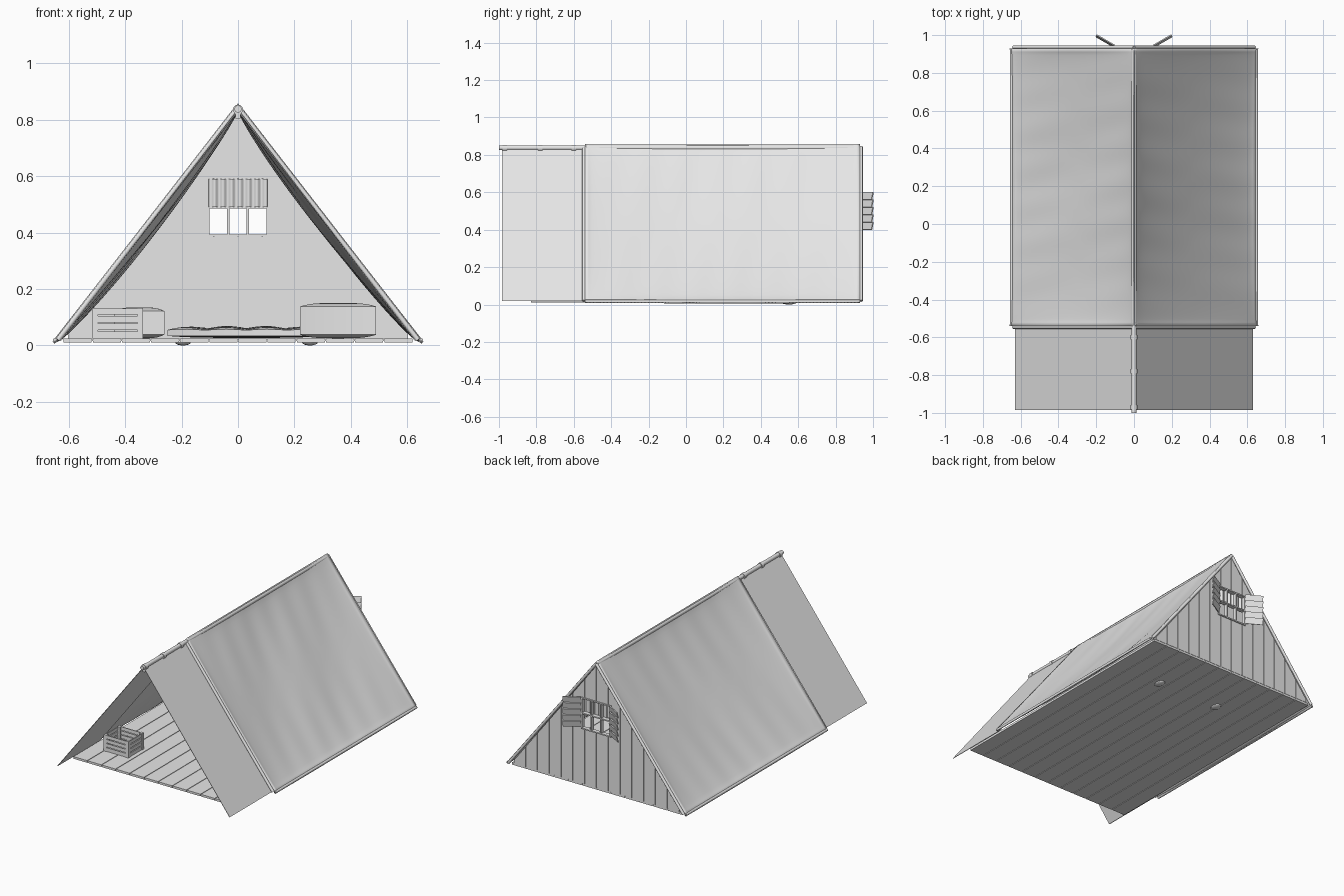
import bpy, bmesh, math
from mathutils import Vector, Matrix

cube = bpy.data.objects.get("Cube")
if cube:
    bpy.data.objects.remove(cube, do_unlink=True)

grey = bpy.data.materials.new("plain_grey")
grey.use_nodes = True
grey.diffuse_color = (0.8, 0.8, 0.8, 1)
grey.node_tree.nodes["Principled BSDF"].inputs["Base Color"].default_value = (0.8, 0.8, 0.8, 1)

FLOOR, APEX, HALF = 0.025, 0.84, 0.63
FRONT, COVER_FRONT, BACK = -0.83, -0.54, 0.93


def finish(name, bm, smooth=None):
    bmesh.ops.recalc_face_normals(bm, faces=bm.faces)
    mesh = bpy.data.meshes.new(name)
    bm.to_mesh(mesh)
    bm.free()
    obj = bpy.data.objects.new(name, mesh)
    bpy.context.collection.objects.link(obj)
    mesh.materials.append(grey)
    if smooth:
        bpy.ops.object.select_all(action='DESELECT')
        obj.select_set(True)
        bpy.context.view_layer.objects.active = obj
        bpy.ops.object.shade_smooth_by_angle(angle=math.radians(smooth))
    return obj


def add_box(bm, lo, hi, matrix=None):
    lo, hi = Vector(lo), Vector(hi)
    m = Matrix.Translation((lo + hi) / 2) @ Matrix.Diagonal((*(hi - lo), 1))
    bmesh.ops.create_cube(bm, size=1, matrix=(matrix or Matrix()) @ m)


def add_rod(bm, a, b, radius, sides=12):
    a, b = Vector(a), Vector(b)
    m = Matrix.Translation((a + b) / 2) @ (b - a).to_track_quat('Z', 'Y').to_matrix().to_4x4()
    bmesh.ops.create_cone(bm, cap_ends=True, segments=sides, radius1=radius,
                          radius2=radius, depth=(b - a).length, matrix=m)


def add_prism(bm, points, y0, y1):
    # extrude an outline in the xz plane along y
    face = bm.faces.new([bm.verts.new((x, y0, z)) for x, z in points])
    ext = bmesh.ops.extrude_face_region(bm, geom=[face])
    moved = [v for v in ext["geom"] if isinstance(v, bmesh.types.BMVert)]
    bmesh.ops.translate(bm, verts=moved, vec=(0, y1 - y0, 0))


def add_grid(bm, nu, nv, func):
    rows = [[bm.verts.new(func(i / nu, j / nv)) for j in range(nv + 1)] for i in range(nu + 1)]
    for i in range(nu):
        for j in range(nv):
            bm.faces.new((rows[i][j], rows[i + 1][j], rows[i + 1][j + 1], rows[i][j + 1]))


# Sagging canvas cover with soft folds
def cover_point(s, v):
    side = 2 * s - 1
    u = abs(side)
    sign = 1 if side >= 0 else -1
    x, z = 0.654 * u, 0.853 - 0.842 * u
    env = (math.sin(math.pi * u) * math.sin(math.pi * v)) if 0 < u < 1 and 0 < v < 1 else 0
    sag = 0.04 * env ** 0.5
    folds = 0.003 * env ** 0.5 * abs(2 * u - 1) * math.sin(46 * v + 5 * u + sign)
    broad = 0.005 * env * math.sin(13 * v + 4 * u + 2 * sign)
    d = sag + folds + broad
    return (sign * (x - 0.79 * d), COVER_FRONT + v * (BACK - COVER_FRONT), z - 0.61 * d)


bm = bmesh.new()
add_grid(bm, 72, 80, cover_point)
cover = finish("canvas_cover", bm, 60)
thick = cover.modifiers.new("thickness", 'SOLIDIFY')
thick.thickness = 0.01
thick.offset = 0

# Hems along the lower edges, poles along the cover's sloping rims
bm = bmesh.new()
for s in (-1, 1):
    add_rod(bm, (s * 0.648, COVER_FRONT, 0.018), (s * 0.648, BACK, 0.018), 0.008)
    for y in (COVER_FRONT - 0.006, BACK + 0.006):
        add_rod(bm, (0, y, APEX + 0.003), (s * 0.638, y, 0.02), 0.009)
finish("hems_and_rim_poles", bm, 40)

# Awning flaps
bm = bmesh.new()
for s in (-1, 1):
    add_prism(bm, [(0, APEX), (s * HALF, 0.018), (s * (HALF - 0.004), 0.018), (0, APEX - 0.005)],
              -0.985, COVER_FRONT)
finish("awning_flaps", bm)

# Ridge pole with rings
bm = bmesh.new()
add_rod(bm, (0, -1, APEX - 0.002), (0, BACK, APEX - 0.002), 0.013, 16)
for y in (-0.97, -0.78, -0.6):
    add_rod(bm, (0, y - 0.012, APEX - 0.004), (0, y + 0.012, APEX - 0.004), 0.018, 16)
    add_box(bm, (-0.008, y - 0.012, 0.805), (0.008, y + 0.012, 0.825))
finish("ridge_pole", bm, 40)

# Floor planks on a thin deck
bm = bmesh.new()
count, width = 12, 1.24 / 12
for i in range(count):
    x = -0.62 + i * width
    add_box(bm, (x + 0.002, FRONT, 0.011), (x + width - 0.002, BACK, FLOOR))
add_box(bm, (-0.615, FRONT + 0.005, 0.015), (0.615, BACK, 0.021))
for x in (-0.195, 0.255):
    bmesh.ops.create_uvsphere(bm, u_segments=16, v_segments=8, radius=1,
                              matrix=Matrix.Translation((x, 0.55, 0.011)) @ Matrix.Diagonal((0.028, 0.04, 0.011, 1)))
finish("floor", bm, 30)

# Plank back wall with a window opening
WIN, W_LOW, W_MID, W_HIGH = 0.105, 0.39, 0.49, 0.59


def roof(x):
    return APEX - 0.012 - abs(x) * (APEX - 0.02) / HALF


def add_wall(bm, gap, y0, y1):
    cuts = sorted([i * 0.086 for i in range(-7, 8)] + [-WIN, WIN])
    for a, b in zip(cuts, cuts[1:]):
        a, b = max(a, -0.615), min(b, 0.615)
        l = a + (0 if abs(abs(a) - WIN) < 0.001 else gap)
        r = b - (0 if abs(abs(b) - WIN) < 0.001 else gap)
        top = [(r, max(roof(r), FLOOR + 0.001)), (l, max(roof(l), FLOOR + 0.001))]
        if abs(a + b) / 2 < WIN:
            add_prism(bm, [(l, FLOOR), (r, FLOOR), (r, W_LOW), (l, W_LOW)], y0, y1)
            add_prism(bm, [(l, W_HIGH), (r, W_HIGH)] + top, y0, y1)
        else:
            add_prism(bm, [(l, FLOOR), (r, FLOOR)] + top, y0, y1)


bm = bmesh.new()
add_wall(bm, 0.002, 0.918, 0.932)
add_wall(bm, 0, 0.923, 0.927)
finish("back_wall", bm)

# Window frame and bars
bm = bmesh.new()
for x in (-WIN, -0.035, 0.035, WIN):
    add_box(bm, (x - 0.004, 0.914, W_LOW), (x + 0.004, 0.938, W_HIGH))
for z in (W_LOW, W_MID, W_HIGH):
    add_box(bm, (-WIN - 0.004, 0.913, z - 0.004), (WIN + 0.004, 0.939, z + 0.004))
finish("window_frame", bm)

# Pleated half curtain
bm = bmesh.new()
add_grid(bm, 64, 2, lambda u, v: ((2 * u - 1) * WIN, 0.908 + 0.005 * math.sin(u * 14 * math.pi),
                                  W_MID + v * (W_HIGH - W_MID)))
finish("window_curtain", bm, 60)

# Open slatted shutters
bm = bmesh.new()
for s in (-1, 1):
    hinge = Matrix.Translation((s * WIN, 0.942, 0)) @ Matrix.Rotation(
        math.radians(30 if s > 0 else 150), 4, 'Z')
    for i in range(5):
        tilt = Matrix.Translation((0, 0, W_LOW + 0.03 + i * 0.04)) @ Matrix.Rotation(math.radians(-14 * s), 4, 'X')
        add_box(bm, (0, -0.003, -0.021), (0.11, 0.003, 0.021), hinge @ tilt)
finish("window_shutters", bm)

# Slatted crate
bm = bmesh.new()
X0, X1, Y0, Y1, TOP = -0.517, -0.336, -0.66, -0.5, 0.133
for x in (X0, X1 - 0.02):
    for y in (Y0, Y1 - 0.02):
        add_box(bm, (x, y, FLOOR), (x + 0.02, y + 0.02, TOP))
for i in range(4):
    z = FLOOR + 0.003 + i * 0.027
    for y in (Y0 + 0.002, Y1 - 0.008):
        add_box(bm, (X0 + 0.002, y, z), (X1 - 0.002, y + 0.006, z + 0.022))
    for x in (X0 + 0.002, X1 - 0.008):
        add_box(bm, (x, Y0 + 0.002, z), (x + 0.006, Y1 - 0.002, z + 0.022))
add_box(bm, (X0 + 0.003, Y0 + 0.003, FLOOR), (X1 - 0.003, Y1 - 0.003, FLOOR + 0.008))
finish("crate", bm)


# Soft furnishings
def cushion(name, center, size, pinch, tuft=0):
    bm = bmesh.new()
    bmesh.ops.create_cube(bm, size=2)
    bmesh.ops.subdivide_edges(bm, edges=bm.edges[:], cuts=23, use_grid_fill=True)
    for v in bm.verts:
        x, y, z = v.co
        edge = max(abs(x), abs(y)) ** 4
        ripple = tuft * abs(math.sin(6 * x)) * abs(math.sin(9 * y)) if z > 0 else 0
        v.co = (center[0] + x * size[0] / 2 * (1 - 0.07 * (1 - y * y)),
                center[1] + y * size[1] / 2 * (1 - 0.07 * (1 - x * x)),
                center[2] + z * size[2] / 2 * (1 - pinch * edge) + ripple)
    finish(name, bm, 60)


cushion("mattress", (0.03, 0.33, 0.044), (0.56, 1.06, 0.034), 0.4, 0.008)
cushion("floor_cushion", (0.355, -0.2, 0.088), (0.27, 0.24, 0.125), 0.2)
cushion("storage_sack", (-0.35, 0.22, 0.08), (0.18, 0.24, 0.11), 0.25)
